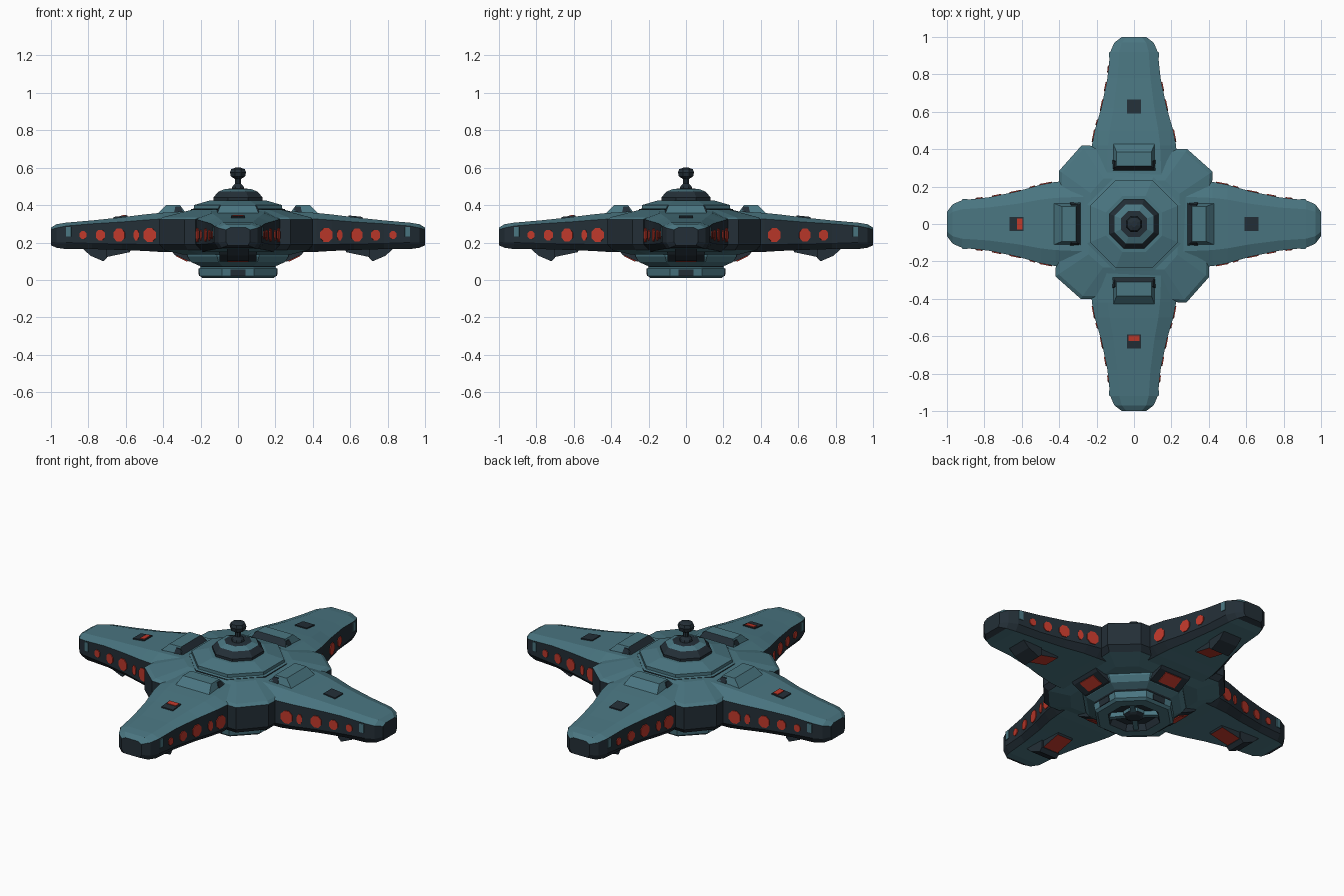
import bpy, bmesh, math
from mathutils import Vector, Matrix

if "Cube" in bpy.data.objects:
    bpy.data.objects.remove(bpy.data.objects["Cube"])


def material(name, rgb):
    m = bpy.data.materials.new(name)
    m.diffuse_color = (*rgb, 1)
    m.use_nodes = True
    m.node_tree.nodes["Principled BSDF"].inputs["Base Color"].default_value = m.diffuse_color
    return m


MATS = [material("teal_hull", (0.068, 0.18, 0.22)),
        material("dark_slate", (0.017, 0.028, 0.038)),
        material("red_glow", (0.52, 0.04, 0.024))]
TEAL, DARK, RED = 0, 1, 2


def build(name, verts, faces, mats, turn=0):
    bm = bmesh.new()
    rot = Matrix.Rotation(turn * math.pi / 2, 3, 'Z')
    vs = [bm.verts.new(rot @ Vector(v)) for v in verts]
    for f, m in zip(faces, mats):
        bm.faces.new([vs[i] for i in f]).material_index = m
    bmesh.ops.recalc_face_normals(bm, faces=bm.faces)
    me = bpy.data.meshes.new(name)
    bm.to_mesh(me)
    bm.free()
    for m in MATS:
        me.materials.append(m)
    ob = bpy.data.objects.new(name, me)
    bpy.context.collection.objects.link(ob)
    return ob


def loft(name, rings, mat, caps=(TEAL, TEAL), turn=0):
    """Skin equal rings; mat(ring, side) gives the colour of each face."""
    n = len(rings[0])
    verts = [p for r in rings for p in r]
    faces, mats = [], []
    for k in range(len(rings) - 1):
        for i in range(n):
            j = (i + 1) % n
            faces.append((k*n + i, k*n + j, (k+1)*n + j, (k+1)*n + i))
            mats.append(mat(k, i))
    faces += [tuple(range(n)), tuple(range((len(rings) - 1) * n, len(rings) * n))]
    mats += caps
    return build(name, verts, faces, mats, turn)


def lathe(name, profile, mats, caps):
    """Eight-sided turned part, profile of (flat radius, z)."""
    c = math.cos(math.pi / 8)
    rings = [[(r / c * math.cos((i + .5) * math.pi / 4),
               r / c * math.sin((i + .5) * math.pi / 4), z) for i in range(8)]
             for r, z in profile]
    return loft(name, rings, lambda k, i: mats[k], caps)


def prism(name, profile, hw, mats, ends, turn, taper=0):
    """Profile of (distance along arm, z), extruded sideways; taper narrows the top."""
    zs = [z for _, z in profile]
    top = max(zs)
    rings = [[(r, s * (hw - (taper if z == top else 0)), z) for r, z in profile]
             for s in (-1, 1)]
    return loft(name, rings, lambda k, i: mats[i], (ends, ends), turn)


# Arm stations: distance, half width, lower edge, upper edge, ridge, belly
ARM = [(.20, .24, .190, .330, .372, .150), (.42, .225, .190, .325, .358, .150),
       (.50, .21, .190, .320, .350, .155), (.62, .175, .192, .310, .335, .160),
       (.78, .142, .195, .300, .318, .165), (.92, .127, .200, .288, .306, .165),
       (.97, .105, .200, .278, .298, .172), (1.0, .065, .205, .268, .280, .185)]


def half_width(r):
    for a, b in zip(ARM, ARM[1:]):
        if a[0] <= r <= b[0]:
            t = (r - a[0]) / (b[0] - a[0])
            return a[1] + t * (b[1] - a[1]), Vector((b[0] - a[0], b[1] - a[1], 0)).normalized()


def plate(name, r, side, a, b, z, mat, turn, n=8):
    """Thin plate with half size a by b lying on an arm's side wall."""
    w, t = half_width(r)
    t = Vector((t.x, side * t.y, 0))
    nrm = Vector((-t.y, t.x, 0)) * side
    base = Vector((r, side * w, z))
    k = 1 / math.cos(math.pi / n)
    rings = [[base + nrm * d + t * a * k * math.cos((i + .5) * 2 * math.pi / n)
              + Vector((0, 0, b * k * math.sin((i + .5) * 2 * math.pi / n)))
              for i in range(n)] for d in (-.003, .005)]
    loft(name, rings, lambda k, i: mat, (mat, mat), turn)


# Central hull body with dark corner walls
corner = [(.42, .28), (.285, .40)]
outline = []
for q in range(4):
    for x, y in corner:
        c, s = round(math.cos(q * math.pi / 2)), round(math.sin(q * math.pi / 2))
        outline.append((x * c - y * s, x * s + y * c))
levels = [(.70, .135), (.94, .160), (1, .190), (1, .322), (.96, .335), (.58, .376)]
loft("central_hull", [[(x * s, y * s, z) for x, y in outline] for s, z in levels],
     lambda k, i: DARK if k in (1, 2) else TEAL)

WINDOWS = [(.472, .034, .037), (.543, .015, .028), (.635, .031, .034),
           (.735, .025, .028), (.828, .019, .021)]

for q in range(4):
    # Arm
    rings = [[(r, -w, zl), (r, -w, zt), (r, -.62*w, zr), (r, .62*w, zr),
              (r, w, zt), (r, w, zl), (r, .82*w, zb), (r, -.82*w, zb)]
             for r, w, zl, zt, zr, zb in ARM]
    loft(f"arm_{q}", rings, lambda k, i: DARK if i in (0, 4, 5, 7) or (k > 5 and i == 6) else TEAL,
         (DARK, DARK), q)
    # Side windows and tip panels
    for side in (-1, 1):
        for j, (r, a, b) in enumerate(WINDOWS):
            if q == 1 and side == -1 and j in (1, 4):
                continue
            plate(f"window_{q}_{side}_{j}", r, side, a, b, .24, RED, q)
        plate(f"tip_panel_{q}_{side}", .905, side, .014, .026, .258, TEAL, q, 4)
    # Raised housing at the arm root
    prism(f"root_housing_{q}", [(.445, .34), (.385, .40), (.31, .40), (.28, .36), (.28, .34)],
          .118, [TEAL, TEAL, DARK, DARK, TEAL], TEAL, q, .025)
    prism(f"housing_trim_{q}", [(.345, .345), (.335, .392), (.305, .392), (.285, .345)],
          .121, [DARK] * 4, DARK, q, .018)
    # Top hatch
    prism(f"top_hatch_{q}", [(.59, .32), (.59, .345), (.665, .337), (.665, .32)],
          .038, [DARK] * 4, DARK, q)
    if q in (2, 3):
        prism(f"hatch_light_{q}", [(.595, .33), (.595, .348), (.625, .345), (.625, .33)],
              .03, [RED] * 4, RED, q)
    # Underside pod: red sloping plate and dark fin
    prism(f"pod_light_{q}", [(.57, .168), (.58, .148), (.705, .122), (.715, .168)],
          .05, [DARK, RED, DARK, DARK], DARK, q)
    prism(f"pod_fin_{q}", [(.83, .168), (.79, .13), (.72, .10), (.70, .12), (.70, .168)],
          .06, [DARK] * 5, DARK, q, -.0)
    # Belly vent around the lower hub
    prism(f"belly_vent_{q}", [(.20, .16), (.20, .09), (.265, .10), (.34, .135), (.36, .16)],
          .10, [DARK] * 5, DARK, q)
    prism(f"belly_vent_light_{q}", [(.268, .108), (.272, .097), (.335, .128), (.331, .139)],
          .055, [RED] * 4, RED, q)

# Upper platform, dome and mast
lathe("upper_platform", [(.25, .35), (.25, .378), (.236, .382), (.236, .400), (.15, .425)],
      [DARK, TEAL, TEAL, TEAL], (TEAL, TEAL))
lathe("dome", [(.13, .41), (.132, .44), (.105, .472), (.07, .486), (.045, .488)],
      [DARK, DARK, TEAL, DARK], (DARK, DARK))
lathe("mast", [(.036, .48), (.03, .50), (.016, .515), (.016, .54), (.038, .553),
               (.043, .575), (.036, .592), (.015, .60)], [DARK] * 7, (DARK, DARK))

# Lower hub and docking ring
lathe("lower_hub", [(.275, .16), (.27, .125), (.25, .095), (.205, .075), (.19, .06)],
      [TEAL, TEAL, TEAL, DARK], (TEAL, DARK))
lathe("docking_ring", [(.19, .075), (.21, .060), (.205, .022), (.19, .010), (.135, .010), (.12, .045)],
      [TEAL, TEAL, TEAL, TEAL, DARK], (TEAL, DARK))
lathe("docking_core", [(.055, .05), (.055, .025), (.035, .015)], [TEAL, DARK], (TEAL, DARK))
for q in range(4):
    spoke = prism(f"docking_spoke_{q}", [(.04, .046), (.04, .022), (.14, .015), (.14, .046)],
                  .014, [TEAL] * 4, TEAL, q)
    spoke.rotation_euler.z = math.pi / 4
    prism(f"ring_notch_{q}", [(.18, .058), (.18, .018), (.209, .022), (.213, .056)],
          .04, [DARK] * 4, DARK, q)
